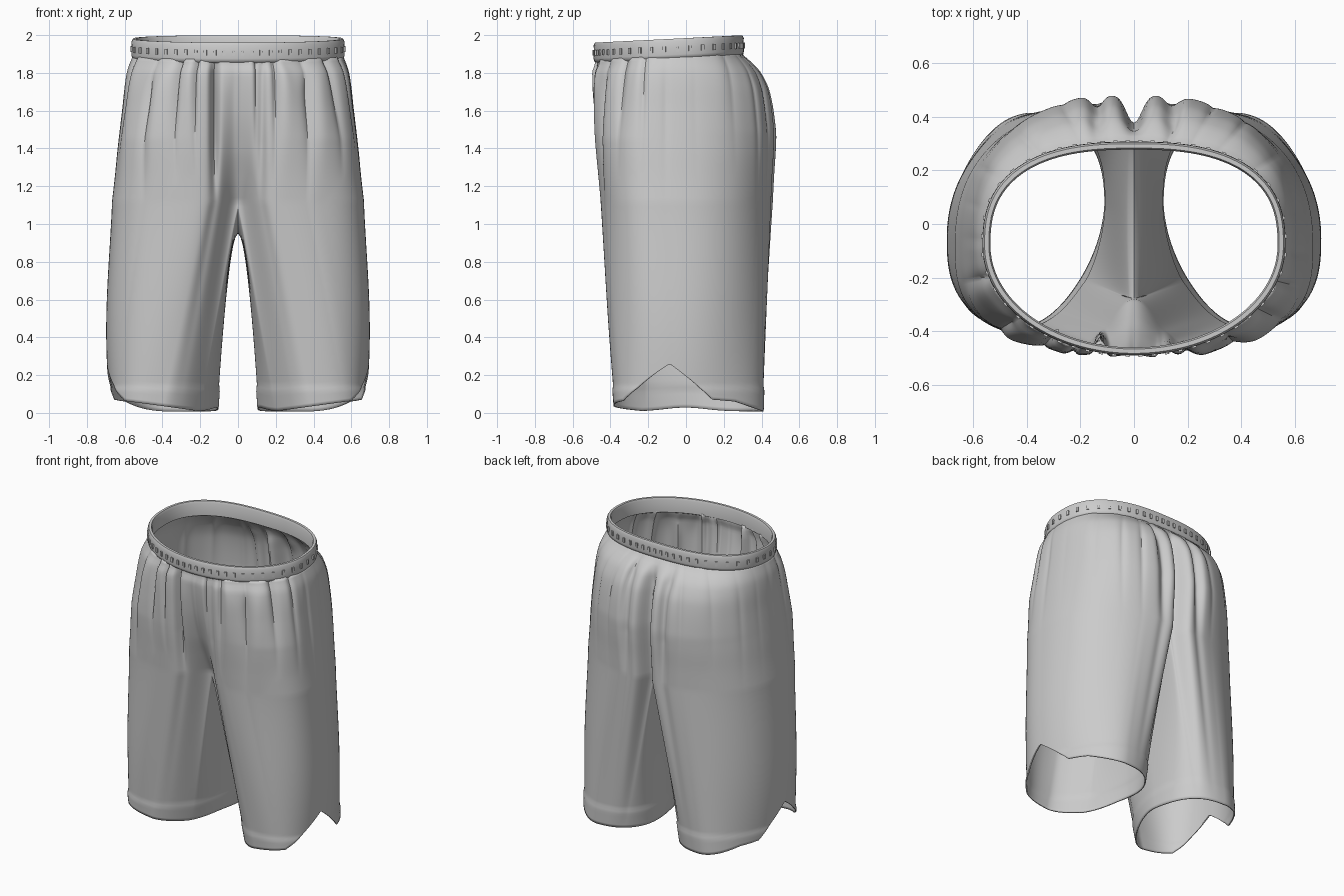
import bpy, bmesh, math
from mathutils import Vector, Matrix

cube = bpy.data.objects.get("Cube")
if cube:
    bpy.data.objects.remove(cube)

fabric = bpy.data.materials.new("light grey fabric")
fabric.use_nodes = True
GREY = (0.6, 0.6, 0.6, 1)
fabric.diffuse_color = GREY
fabric.node_tree.nodes["Principled BSDF"].inputs["Base Color"].default_value = GREY

OUTER, INNER = 180, 50      # columns around the outside and along the inseam
SPLIT, CROTCH = 1.12, 0.95  # where the legs part, lowest point of the seat seam
CY = -0.08

# Profiles against height
WIDTH = [(1.12, .667), (1.25, .652), (1.4, .637), (1.6, .613), (1.8, .588), (1.9, .553)]
FRONT = [(1.12, .458), (1.25, .468), (1.4, .48), (1.6, .49), (1.8, .494), (1.85, .478), (1.9, .478)]
BACK = [(1.12, .463), (1.25, .47), (1.4, .48), (1.5, .48), (1.7, .447), (1.8, .4), (1.85, .355), (1.9, .295)]
FRONT_DIP = [(1.12, .17), (1.25, .12), (1.4, .07), (1.6, .025), (1.85, 0)]
BACK_DIP = [(1.12, .11), (1.6, .1), (1.75, .08), (1.88, 0)]
PLEAT = [(1.15, 0), (1.4, .4), (1.6, .85), (1.78, 1), (1.9, .4)]
# Side slit: hem height against depth
SLIT = [(-.37, .01), (-.31, .075), (-.07, .26), (.13, .07), (.25, .06), (.41, .008)]


def lookup(table, v, smooth=True):
    if v <= table[0][0]:
        return table[0][1]
    if v >= table[-1][0]:
        return table[-1][1]
    k = next(i for i in range(len(table) - 1) if v <= table[i + 1][0])
    (a, p), (b, q) = table[k], table[k + 1]
    t = (v - a) / (b - a)
    if not smooth:
        return p + (q - p) * t
    # Hermite blend through the neighbouring points
    a0, p0 = table[max(k - 1, 0)]
    b1, q1 = table[min(k + 2, len(table) - 1)]
    m = (q - p0) / (b - a0) * (b - a)
    n = (q1 - p) / (b1 - a) * (b - a)
    return p + m * t + (3 * (q - p) - 2 * m - n) * t * t + (m + n - 2 * (q - p)) * t ** 3


def bell(v, width):
    return math.exp(-(v / width) ** 2)


def clamp(v):
    return min(1, max(0, v))


def polar(a, rx, ry, n):
    r = (abs(math.cos(a) / rx) ** n + abs(math.sin(a) / ry) ** n) ** (-1 / n)
    return r * math.cos(a), r * math.sin(a)


def torso(a, z, side=1, folds=True):
    """Point of the upper body outline; a runs from front to back round the outside."""
    k = clamp((1.9 - z) / 0.45)
    front = a < 0
    reach = CY + lookup(FRONT, z) if front else lookup(BACK, z) - CY
    n = (2.0 + 1.0 * k) if front else (2.55 - 0.2 * k)
    x, y = polar(a, lookup(WIDTH, z), reach, n)
    y += CY
    if folds:
        # Gathered pleats of uneven length, calmer at the hips and back
        calm = (1 - 0.85 * bell(a - 0.15, 0.5)) * (1 if front else 0.4)
        crease = (1 - abs(math.sin(12 * a + 0.7 * math.sin(5 * a + side)))) ** 2
        wave = 0.35 - 1.3 * crease + 0.3 * math.sin(17 * a)
        d = 0.025 * lookup(PLEAT, z + 0.1 * math.sin(7 * a + side)) * calm * wave * clamp(x / 0.15)
        x += d * math.cos(a)
        y += d * math.sin(a)
        # Centre seam and the deep folds beside it
        fade = clamp((1.9 - z) / 0.1) * (0.3 + 0.7 * clamp((z - SPLIT) / 0.3))
        if front:
            y += lookup(FRONT_DIP, z) * bell(x, 0.1)
            y += (0.022 if side > 0 else 0.04) * fade * bell(x - 0.125, 0.022)
        else:
            y -= lookup(BACK_DIP, z) * bell(x, 0.04)
            y -= 0.035 * fade * bell(x - 0.14, 0.03)
    return Vector((max(x, 0), y, z))


def band_top(y):
    return 1.985 + 0.05 * y


def finish(name, bm):
    bmesh.ops.recalc_face_normals(bm, faces=bm.faces)
    me = bpy.data.meshes.new(name)
    bm.to_mesh(me)
    bm.free()
    me.materials.append(fabric)
    ob = bpy.data.objects.new(name, me)
    bpy.context.collection.objects.link(ob)
    bpy.ops.object.select_all(action='DESELECT')
    ob.select_set(True)
    bpy.context.view_layer.objects.active = ob
    bpy.ops.object.shade_smooth_by_angle(angle=math.radians(50))
    return ob


def bridge(bm, rows, closed):
    for r, s in zip(rows, rows[1:]):
        count = len(r)
        for i in range(count if closed else count - 1):
            j = (i + 1) % count
            bm.faces.new((r[i], r[j], s[j], s[i]))


def add_half(bm, side):
    angles = [math.pi * (i / OUTER - 0.5) for i in range(OUTER + 1)]

    def vert(p):
        return bm.verts.new((p.x * side, p.y, p.z))

    # Seat: open arcs from the waistband down to the split
    rows = []
    for k in range(41):
        row = []
        for a in angles:
            top = band_top(torso(a, 1.9, side, False).y) - 0.09
            row.append(torso(a, top + (SPLIT - top) * k / 40, side))
        rows.append(row)
    bridge(bm, [[vert(p) for p in row] for row in rows], False)

    # Leg: the last arc closed by the curved crotch seam
    ring = list(rows[-1])
    y0, y1 = ring[-1].y, ring[0].y
    for i in range(1, INNER):
        u = math.pi * i / INNER
        ring.append(Vector((0, (y0 + y1) / 2 + (y0 - y1) / 2 * math.cos(u),
                            SPLIT - (SPLIT - CROTCH) * math.sin(u) ** 0.8)))
    wrap = math.radians(125)
    hems = []
    for i in range(len(ring)):
        if i <= OUTER:
            b = wrap * (2 * i / OUTER - 1)
        else:
            b = wrap + (2 * math.pi - 2 * wrap) * (i - OUTER) / INNER
        outside, front = math.cos(b) > 0, math.sin(b) < 0
        n = (3.0 if front else 1.85) if outside else (1.65 if front else 2.4)
        cy = -0.04 if outside else 0.08
        x, y = polar(b, 0.275 if outside else 0.29, 0.375 + cy if front else 0.405 - cy, n)
        x, y = x + 0.4, y + cy
        hem = 0.008 + 0.02 * bell(y, 0.15)
        if front:
            hem = max(hem, 0.008 + 0.06 * clamp((x - 0.2) / 0.44))
        if x > 0.4:
            hem = max(hem, lookup(SLIT, y, False))
        hems.append((x, y, hem, b))

    def leg_point(i, z):
        p, (x, y, hem, b) = ring[i], hems[i]
        if z < 0.3:
            z = hem + (0.3 - hem) * z / 0.3
        s = clamp((p.z - z) / p.z)
        if i > OUTER:
            s = s ** (1 - 0.45 * math.sin(math.pi * (i - OUTER) / INNER))
        out = 0.026 * math.sin(math.pi * s ** 1.3) * max(0, math.cos(b))
        # Turned-up hem
        out += 0.006 * clamp((0.145 - z) / 0.025)
        return Vector((p.x + (x - p.x) * s + out * math.cos(b),
                       p.y + (y - p.y) * s + out * math.sin(b), z))

    legs = []
    for k in range(31):
        legs.append([leg_point(i, p.z + (0.3 - p.z) * k / 30) for i, p in enumerate(ring)])
    for k in range(1, 16):
        legs.append([leg_point(i, 0.3 - 0.02 * k) for i in range(len(ring))])
    bridge(bm, [[vert(p) for p in row] for row in legs], True)


# Shorts body with both legs
bm = bmesh.new()
for side in (1, -1):
    add_half(bm, side)
bmesh.ops.remove_doubles(bm, verts=bm.verts, dist=0.0004)
body = finish("shorts_body", bm)
thick = body.modifiers.new("cloth thickness", 'SOLIDIFY')
thick.thickness = 0.008
thick.offset = -1


# Elastic waistband
def waist(a):
    p = torso(math.asin(math.sin(a)), 1.9, 1, False)
    return Vector((math.copysign(p.x, math.cos(a)), p.y, 0))


def band_point(a, out, drop):
    p, along = waist(a), (waist(a + 0.02) - waist(a - 0.02)).normalized()
    return Vector((p.x + out * along.y, p.y - out * along.x, band_top(p.y) - drop))


bm = bmesh.new()
PROFILE = [(-.004, .108), (.008, .1), (.012, .085), (.009, .05), (.011, .015), (.004, .001),
           (-.012, .001), (-.018, .015), (-.018, .1)]
rows = []
for k in range(128):
    rows.append([bm.verts.new(band_point(2 * math.pi * k / 128, o, d)) for o, d in PROFILE])
bridge(bm, rows + rows[:1], True)
finish("waistband", bm)

# Raised stitches round the waistband
bm = bmesh.new()
for k in range(52):
    a = 2 * math.pi * (k + 0.5) / 52
    p = band_point(a, 0.011, 0.055)
    along = waist(a + 0.02) - waist(a - 0.02)
    turn = Matrix.Rotation(math.atan2(along.y, along.x), 4, 'Z')
    size = Matrix.Diagonal((0.016, 0.012, 0.03, 1))
    bmesh.ops.create_cube(bm, size=1, matrix=Matrix.Translation(p) @ turn @ size)
finish("waistband_stitches", bm)
